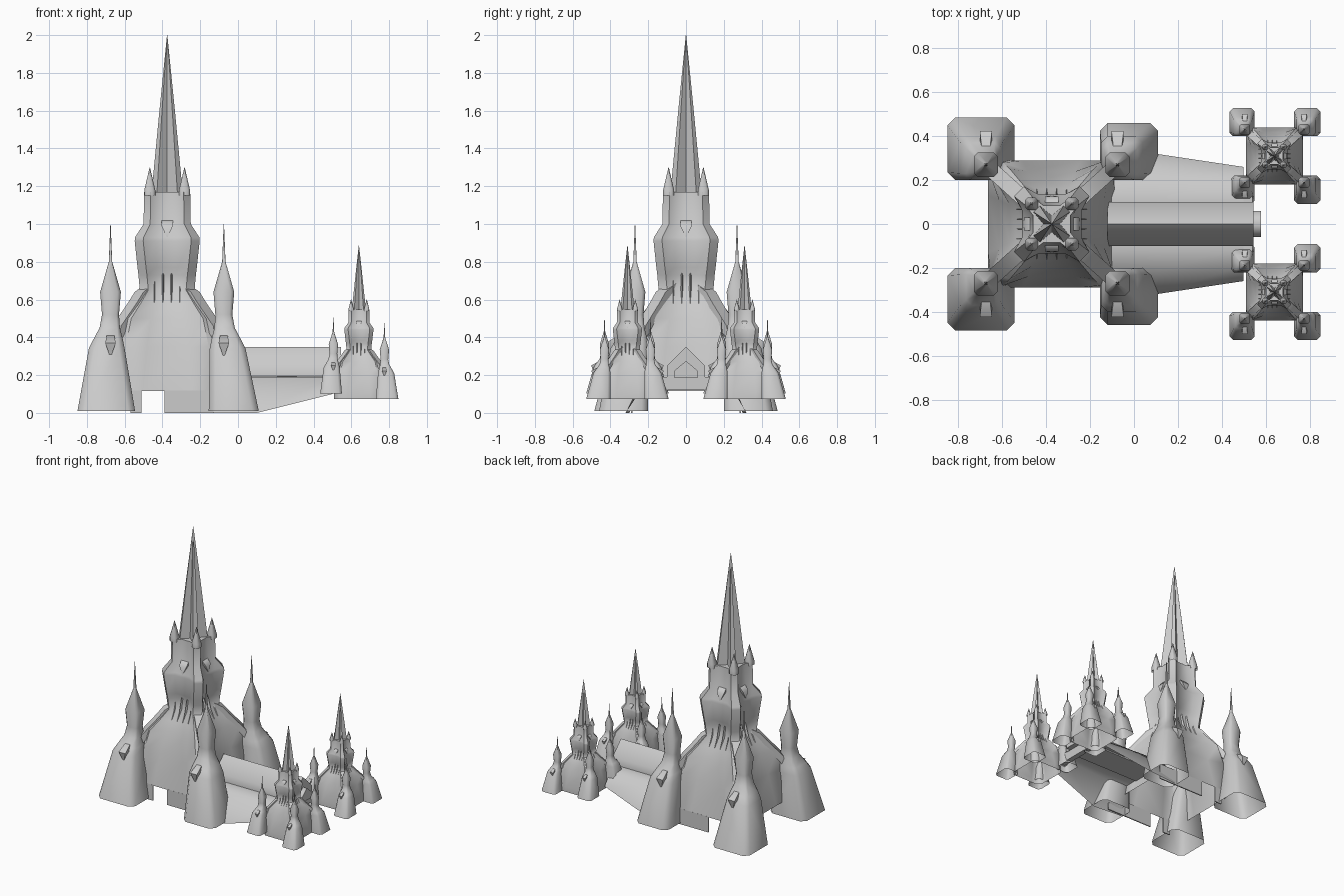
import bpy, bmesh, math
from mathutils import Matrix, Vector

if "Cube" in bpy.data.objects:
    bpy.data.objects.remove(bpy.data.objects["Cube"])

stone = bpy.data.materials.new("grey stone")
stone.use_nodes = True
GREY = (0.6, 0.6, 0.6, 1)
stone.diffuse_color = GREY
stone.node_tree.nodes["Principled BSDF"].inputs["Base Color"].default_value = GREY


def finish(name, bm, matrix, angle):
    """Turn a bmesh into a placed, shaded object."""
    bmesh.ops.transform(bm, matrix=matrix, verts=bm.verts)
    bmesh.ops.recalc_face_normals(bm, faces=bm.faces)
    mesh = bpy.data.meshes.new(name)
    bm.to_mesh(mesh)
    bm.free()
    mesh.materials.append(stone)
    obj = bpy.data.objects.new(name, mesh)
    bpy.context.collection.objects.link(obj)
    bpy.ops.object.select_all(action="DESELECT")
    obj.select_set(True)
    bpy.context.view_layer.objects.active = obj
    bpy.ops.object.shade_smooth_by_angle(angle=math.radians(angle))


def loft(name, rings, matrix=Matrix(), closed=True, cap_start=False, cap_end=True, angle=60):
    """Skin a row of cross-sections with equal point counts."""
    bm = bmesh.new()
    rows = [[bm.verts.new(p) for p in ring] for ring in rings]
    n = len(rows[0])
    for low, high in zip(rows, rows[1:]):
        for i in range(n if closed else n - 1):
            j = (i + 1) % n
            bm.faces.new((low[i], low[j], high[j], high[i]))
    if cap_start:
        bm.faces.new(rows[0][::-1])
    if cap_end:
        bm.faces.new(rows[-1])
    bmesh.ops.remove_doubles(bm, verts=bm.verts, dist=0.0001)
    finish(name, bm, matrix, angle)


def four_fold(points, z):
    """Repeat a quarter outline around the z axis."""
    return [(Matrix.Rotation(k * math.pi / 2, 3, "Z") @ Vector((x, y, z)))
            for k in range(4) for x, y in points]


def chamfered(z, x0, x1, y0, y1, c):
    return [(x, y, z) for x, y in (
        (x0 + c, y0), (x1 - c, y0), (x1, y0 + c), (x1, y1 - c),
        (x1 - c, y1), (x0 + c, y1), (x0, y1 - c), (x0, y0 + c))]


def gable(name, x0, x1, half, base, eaves, ridge):
    outline = ((-half, base), (half, base), (half, eaves), (0, ridge), (-half, eaves))
    loft(name, [[(x, y, z) for y, z in outline] for x in (x0, x1)], cap_start=True, angle=80)


# Turret section: height, inner and outer x, inner and outer y, chamfer
TURRET = ((0.34, -0.075, 0.115, -0.07, 0.13, 0.03),
          (0.39, -0.065, 0.09, -0.065, 0.1, 0.025),
          (0.45, -0.05, 0.058, -0.05, 0.058, 0.015),
          (0.52, -0.045, 0.045, -0.045, 0.045, 0.015),
          (0.64, -0.055, 0.055, -0.055, 0.055, 0.018),
          (0.8, -0.009, 0.009, -0.009, 0.009, 0.003),
          (1.0, -0.001, 0.001, -0.001, 0.001, 0.0004))

# Body section: height, wall distance, corner distance, corner cut
BODY = ((0.115, 0.29, 0.29, 0.06), (0.35, 0.24, 0.28, 0.06), (0.5, 0.19, 0.25, 0.06),
        (0.58, 0.16, 0.19, 0.05), (0.65, 0.115, 0.145, 0.045), (0.73, 0.1, 0.152, 0.045),
        (0.77, 0.125, 0.157, 0.045), (0.91, 0.135, 0.172, 0.045), (0.93, 0.13, 0.17, 0.045),
        (1.0, 0.1, 0.125, 0.035), (1.17, 0.085, 0.122, 0.035))


def tower(label, place, feet, lifts, base=None):
    """feet: inner x, outer x and outer y of the turret foot; lifts: turret height offset."""
    # Cross-ribbed body with recessed walls
    body = ([(base,) + BODY[0][1:]] if base is not None else []) + list(BODY)
    loft(label + "_body", [four_fold([(wall, -wall * 0.45), (wall, wall * 0.45),
                                      (a, a - cut), (a - cut, a)], z)
                           for z, wall, a, cut in body], place)

    # Spire with four diagonal lobes
    loft(label + "_spire", [four_fold([(m, 0), (a, a - w), (a - w, a)], z)
                            for z, m, a, w in ((1.12, 0.04, 0.087, 0.03), (1.6, 0.019, 0.041, 0.014),
                                               (2.0, 0.0005, 0.001, 0.0004))], place)

    for sx in (-1, 1):
        foot, lift = feet[sx > 0], lifts[sx > 0]
        for sy in (-1, 1):
            side = ("right" if sx < 0 else "left") + ("_front" if sy < 0 else "_back")
            # Corner turret with flared foot
            spot = (place @ Matrix.Translation((0.3 * sx, 0.27 * sy, lift))
                    @ Matrix.Diagonal((sx, sy, 1, 1)))
            rings = [(0.01, foot[0], foot[1], -0.07, foot[2], 0.035)] + list(TURRET)
            loft(f"{label}_turret_{side}", [chamfered(*s) for s in rings], spot)
            # Small hood on the outer turret face
            loft(f"{label}_hood_{side}",
                 [[(-w, 0.08, z), (w, 0.08, z), (w, y, z), (-w, y, z)]
                  for z, y, w in ((0.3, 0.135, 0.003), (0.37, 0.155, 0.028), (0.41, 0.09, 0.02))], spot)
            # Diagonal buttress from body to turret
            outline = ((0.09, 0.7), (0.2, 0.64), (0.25, 0.58), (0.36, 0.46),
                       (0.38, 0.36), (0.27, 0.5), (0.19, 0.57), (0.13, 0.64))
            turn = place @ Matrix.Rotation(math.atan2(0.27 * sy, 0.3 * sx), 4, "Z")
            loft(f"{label}_buttress_{side}", [[(r, y, z) for r, z in outline] for y in (-0.035, 0.035)],
                 turn, cap_start=True)
            # Pinnacle beside the spire
            spot = place @ Matrix.Translation((0.092 * sx, 0.092 * sy, 0))
            loft(f"{label}_pinnacle_{side}",
                 [chamfered(z, -h, h, -h, h, h * 0.4)
                  for z, h in ((1.15, 0.029), (1.18, 0.029), (1.3, 0.001))], spot)

    for k, side in enumerate(("left", "back", "right", "front")):
        turn = place @ Matrix.Rotation(k * math.pi / 2, 4, "Z")
        # Pointed mullions in the window recess
        for i in range(4):
            y = (i - 1.5) * 0.045
            loft(f"{label}_mullion_{side}_{i + 1}",
                 [[(x0, y - w, z), (x1, y, z), (x0, y + w, z)]
                  for z, x0, x1, w in ((0.58, 0.12, 0.162, 0.014), (0.64, 0.1, 0.135, 0.012),
                                       (0.75, 0.1, 0.105, 0.004))], turn)
        # Corbel under the upper cornice
        loft(f"{label}_corbel_{side}",
             [[(0.08, -w, z), (x, -w, z), (x, w, z), (0.08, w, z)]
              for z, x, w in ((0.93, 0.13, 0.002), (0.99, 0.125, 0.03), (1.02, 0.098, 0.03))], turn)


main_x = -0.375
tower("keep", Matrix.Translation((main_x, 0, 0)),
      feet=((-0.13, 0.175, 0.215), (-0.08, 0.185, 0.19)), lifts=(0, 0))
for sy, label in ((-1, "front_gate_tower"), (1, "back_gate_tower")):
    place = Matrix.Translation((0.64, 0.31 * sy, 0.066)) @ Matrix.Diagonal((0.45, 0.45, 0.412, 1))
    tower(label, place, feet=((-0.1, 0.155, 0.215), (-0.1, 0.165, 0.215)), lifts=(0.08, 0.01), base=0.02)

# Lower keep walls beside the doorways
for sy, side in ((-1, "front"), (1, "back")):
    for name, x0, x1 in (("short", -0.57, -0.51), ("long", -0.39, 0.0)):
        loft(f"{name}_wall_{side}",
             [[(x0, 0.282 * sy, z), (x1, 0.282 * sy, z), (x1, 0.29 * sy, z), (x0, 0.29 * sy, z)]
              for z in (0.0, 0.118)], cap_start=True)

# Causeway with sloping sides, narrowing toward the gate towers
loft("causeway", [[(x, -foot, low), (x, -top, 0.19), (x, -0.1, 0.195),
                   (x, 0.1, 0.195), (x, top, 0.19), (x, foot, low)]
                  for x, foot, low, top in ((-0.13, 0.3, 0.0, 0.22), (0.1, 0.32, 0.0, 0.22),
                                            (0.5, 0.26, 0.1, 0.19))],
     closed=False, cap_end=False, angle=80)
loft("causeway_end", [[(x, -0.17, z), (x, 0.17, z)] for x, z in
                      ((0.5, 0.12), (0.54, 0.12), (0.54, 0.19), (0.48, 0.19))],
     closed=False, cap_end=False)

# Gabled hall and its porch
gable("great_hall", -0.12, 0.545, 0.1, 0.185, 0.25, 0.35)
gable("hall_porch", 0.5, 0.578, 0.06, 0.185, 0.225, 0.275)
